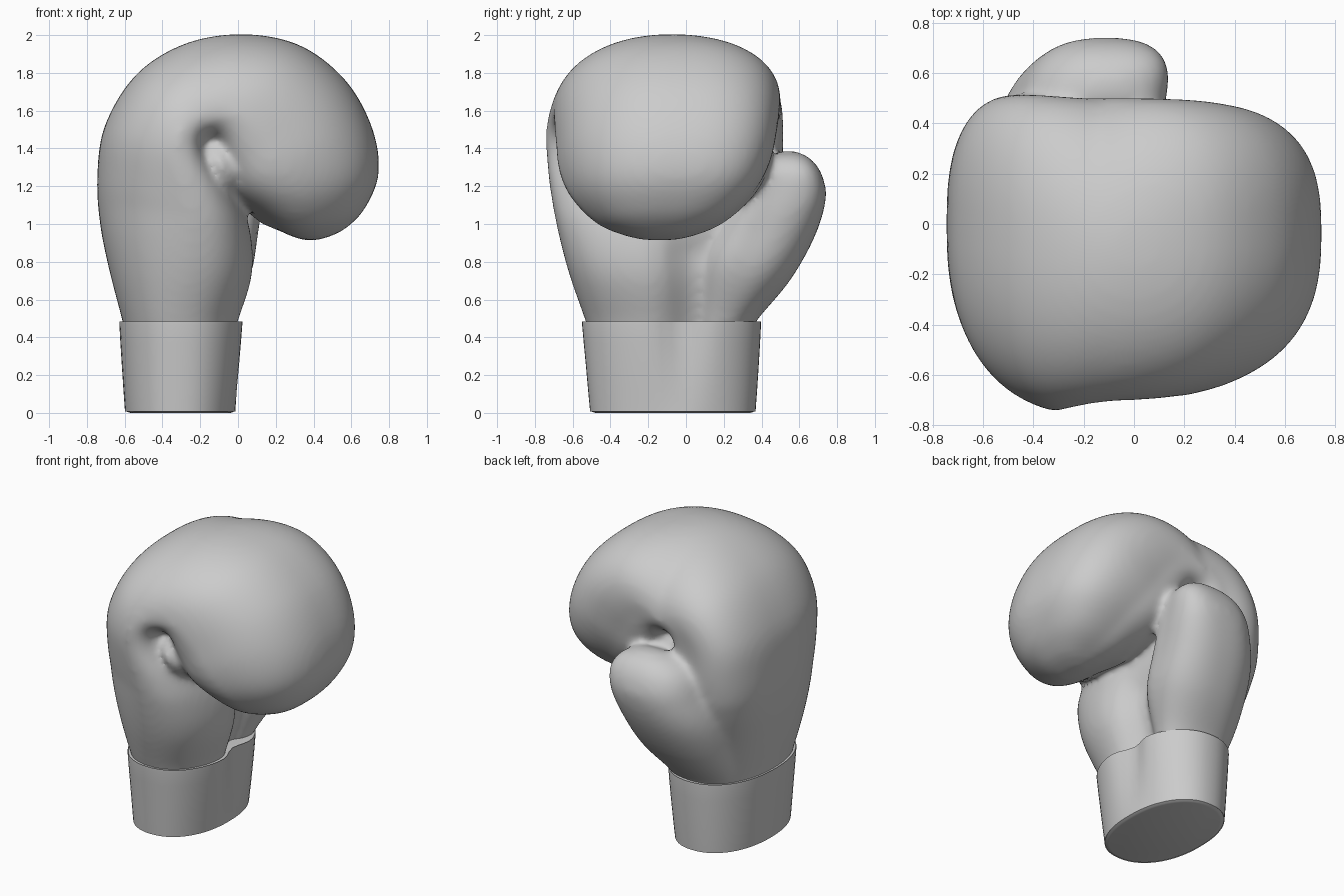
import bpy, bmesh, math
from mathutils import Vector, Matrix

cube = bpy.data.objects.get("Cube")
if cube:
    bpy.data.objects.remove(cube, do_unlink=True)

# One plain leather colour
leather = bpy.data.materials.new("grey leather")
leather.use_nodes = True
GREY = (0.6, 0.6, 0.6, 1)
leather.diffuse_color = GREY
leather.node_tree.nodes["Principled BSDF"].inputs["Base Color"].default_value = GREY


def clamp(v):
    return max(0, min(1, v))


def refine(rows, steps):
    """Catmull-Rom interpolation through the stations."""
    rows = [Vector(r) for r in rows]
    out = []
    for k in range(len(rows) - 1):
        a, b = rows[max(k - 1, 0)], rows[k]
        c, d = rows[k + 1], rows[min(k + 2, len(rows) - 1)]
        for s in range(steps):
            t = s / steps
            out.append(b + (c - a) * (t / 2)
                       + (a * 2 - b * 5 + c * 4 - d) * (t * t / 2)
                       + (b * 3 - a - c * 3 + d) * (t ** 3 / 2))
    return out + [rows[-1]]


def loft(bm, rows, steps, place, sides=64):
    """Rows: outer u,z, inner u,z, then low and high extent across.
    Level sections are boxy and skewed, upright ones round and egg-shaped."""
    rings = []
    for ou, oz, iu, iz, lo, hi in refine(rows, steps):
        lift = clamp((oz - 0.5) / 0.6)
        level = abs(ou - iu) / math.hypot(ou - iu, oz - iz)
        split = 0.5 - lift * (0.2 - 0.1 * level)
        power = 2 + level * (0.2 + 0.45 * lift)
        skew = 0.5 * (hi - lo) * 0.2 * level * lift
        ring = []
        for k in range(sides):
            ang = math.tau * k / sides
            c, s = math.cos(ang), math.sin(ang)
            c = math.copysign(abs(c) ** (2 / power), c)
            s = math.copysign(abs(s) ** (2 / power), s)
            t = split + c * (1 - split if c > 0 else split)
            w = (lo + hi) / 2 + (hi - lo) / 2 * s + skew * max(c, 0)
            ring.append(bm.verts.new(
                place(iu + (ou - iu) * t, w, iz + (oz - iz) * t, c)))
        rings.append(ring)
    for r, q in zip(rings, rings[1:]):
        for k in range(sides):
            n = (k + 1) % sides
            bm.faces.new((r[k], r[n], q[n], q[k]))
    bm.faces.new(rings[0])
    bm.faces.new(rings[-1])


def hand_side(u, w, z, c):
    """Palm falls back towards the thumb, up to the fold."""
    if c < 0 and u < 0.2:
        dip = 1 if w > 0.04 else math.exp(-((w - 0.04) / 0.13) ** 2)
        u -= 0.11 * clamp((1.15 - z) / 0.3) * -c * dip
    return (u, w, z)


def cuff_side(u, w, z, c):
    """Shallow groove between palm and thumb, fading downwards."""
    if c < 0:
        u += 0.06 * clamp(z / 0.45) * c * math.exp(-((w + 0.02) / 0.11) ** 2)
    return (u, w, z)


def thumb_side(u, w, z, c):
    return (w, u, z)


def finish(bm, name):
    bmesh.ops.recalc_face_normals(bm, faces=bm.faces)
    mesh = bpy.data.meshes.new(name)
    bm.to_mesh(mesh)
    bm.free()
    mesh.materials.append(leather)
    obj = bpy.data.objects.new(name, mesh)
    bpy.context.collection.objects.link(obj)
    bpy.ops.object.select_all(action="DESELECT")
    obj.select_set(True)
    bpy.context.view_layer.objects.active = obj
    return obj


# Padded hand, curling over into the fist
hand = [
    (-0.57, 0.30, -0.04, 0.30, -0.47, 0.32),
    (-0.61, 0.48, 0.01, 0.48, -0.53, 0.365),
    (-0.68, 0.75, 0.08, 0.73, -0.62, 0.40),
    (-0.73, 1.00, 0.07, 0.95, -0.68, 0.45),
    (-0.745, 1.25, 0.00, 1.15, -0.72, 0.48),
    (-0.705, 1.52, -0.10, 1.30, -0.74, 0.49),
    (-0.54, 1.79, -0.15, 1.36, -0.74, 0.50),
    (-0.28, 1.955, -0.15, 1.39, -0.72, 0.50),
    (0.03, 2.005, -0.13, 1.39, -0.705, 0.50),
    (0.33, 1.945, -0.13, 1.35, -0.70, 0.49),
    (0.57, 1.76, -0.12, 1.27, -0.69, 0.47),
    (0.71, 1.51, -0.05, 1.15, -0.67, 0.43),
    (0.745, 1.27, 0.08, 1.06, -0.60, 0.34),
    (0.67, 1.08, 0.22, 0.965, -0.47, 0.19),
    (0.56, 0.97, 0.33, 0.92, -0.31, 0.03),
    (0.46, 0.925, 0.40, 0.912, -0.20, -0.08),
]
# Thumb, leaning away from the hand
thumb = [
    (0.28, 0.35, 0.05, 0.35, -0.45, -0.10),
    (0.375, 0.49, 0.04, 0.55, -0.54, -0.03),
    (0.55, 0.70, 0.06, 0.80, -0.56, 0.07),
    (0.68, 0.93, 0.16, 0.99, -0.54, 0.10),
    (0.74, 1.13, 0.28, 1.16, -0.47, 0.12),
    (0.72, 1.26, 0.37, 1.29, -0.40, 0.12),
    (0.66, 1.345, 0.44, 1.36, -0.29, 0.06),
    (0.58, 1.385, 0.52, 1.388, -0.15, -0.05),
]
bm = bmesh.new()
loft(bm, hand, 6, hand_side)
loft(bm, thumb, 6, thumb_side)
# Padding that closes the fold between fist and palm
bmesh.ops.create_uvsphere(
    bm, u_segments=32, v_segments=16, radius=1,
    matrix=Matrix.Translation((-0.09, -0.12, 1.31))
    @ Matrix.Rotation(-0.5, 4, "Y") @ Matrix.Diagonal((0.14, 0.53, 0.25, 1)))
glove = finish(bm, "padded_hand_and_thumb")

# Fuse the volumes and soften the seams
remesh = glove.modifiers.new("Fuse", "REMESH")
remesh.mode = "VOXEL"
remesh.voxel_size = 0.02
remesh.use_smooth_shade = True
soften = glove.modifiers.new("Soften", "SMOOTH")
soften.factor = 0.5
soften.iterations = 14

# Wrist cuff with rounded rims
cuff = [
    (-0.57, 0.0, -0.04, 0.0, -0.48, 0.34),
    (-0.595, 0.01, -0.015, 0.01, -0.505, 0.365),
    (-0.60, 0.03, -0.01, 0.03, -0.51, 0.37),
    (-0.615, 0.25, 0.015, 0.25, -0.53, 0.385),
    (-0.628, 0.465, 0.035, 0.465, -0.55, 0.397),
    (-0.624, 0.477, 0.031, 0.477, -0.546, 0.393),
    (-0.61, 0.48, 0.018, 0.48, -0.53, 0.38),
]
bm = bmesh.new()
loft(bm, cuff, 2, cuff_side)
finish(bm, "wrist_cuff")
bpy.ops.object.shade_smooth_by_angle(angle=math.radians(50))
